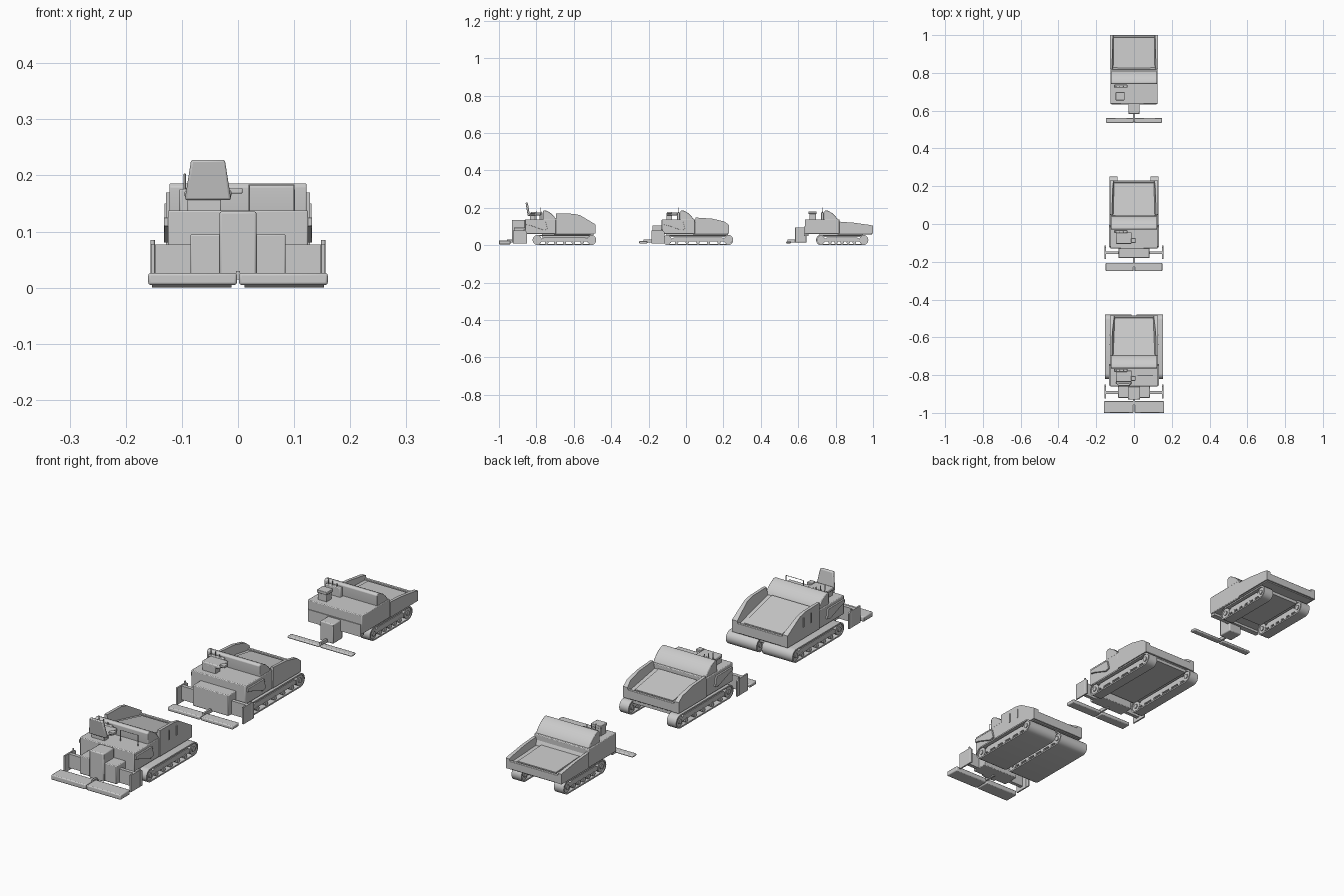
import bpy, bmesh, math
from mathutils import Vector

if "Cube" in bpy.data.objects:
    bpy.data.objects.remove(bpy.data.objects["Cube"])


def finish(name, bm, bevel=0.0):
    bmesh.ops.recalc_face_normals(bm, faces=bm.faces[:])
    me = bpy.data.meshes.new(name)
    bm.to_mesh(me)
    bm.free()
    ob = bpy.data.objects.new(name, me)
    bpy.context.collection.objects.link(ob)
    if bevel:
        m = ob.modifiers.new("bevel", 'BEVEL')
        m.width, m.segments, m.limit_method = bevel, 2, 'ANGLE'
    return ob


def prism(name, pts, x0, x1, bevel=0.0, inset=None):
    """Extrude a y-z outline along x; inset(z) shifts the x1 side."""
    bm = bmesh.new()
    a = [bm.verts.new((x0, y, z)) for y, z in pts]
    b = [bm.verts.new((x1 + (inset(z) if inset else 0), y, z)) for y, z in pts]
    n = len(pts)
    bm.faces.new(a)
    bm.faces.new(b[::-1])
    for i in range(n):
        bm.faces.new((a[i], a[(i + 1) % n], b[(i + 1) % n], b[i]))
    return finish(name, bm, bevel)


def box(name, x0, x1, y0, y1, z0, z1, bevel=0.0):
    return prism(name, [(y0, z0), (y1, z0), (y1, z1), (y0, z1)], x0, x1, bevel)


def rod(name, pts, r):
    cu = bpy.data.curves.new(name, 'CURVE')
    cu.dimensions, cu.bevel_depth, cu.bevel_resolution = '3D', r, 1
    cu.use_fill_caps = True
    s = cu.splines.new('POLY')
    s.points.add(len(pts) - 1)
    for p, c in zip(s.points, pts):
        p.co = (*c, 1)
    bpy.context.collection.objects.link(bpy.data.objects.new(name, cu))


def stadium(y0, y1, z0, z1, n=10):
    r, zc = (z1 - z0) / 2, (z0 + z1) / 2
    out = []
    for yc, s in ((y1 - r, -math.pi / 2), (y0 + r, math.pi / 2)):
        out += [(yc + r * math.cos(s + math.pi * i / n), zc + r * math.sin(s + math.pi * i / n))
                for i in range(n + 1)]
    return out


def circle(y, z, r, n=16):
    return [(y + r * math.cos(2 * math.pi * i / n), z + r * math.sin(2 * math.pi * i / n)) for i in range(n)]


def track(tag, x0, x1, y0, y1, top=0.056):
    """Hollow belt with end wheels, rollers and side frame."""
    t = 0.006
    outer, inner = stadium(y0, y1, 0, top), stadium(y0 + t, y1 - t, t, top - t)
    bm = bmesh.new()
    rings = [[bm.verts.new((x, y, z)) for y, z in p] for x in (x0, x1) for p in (outer, inner)]
    n = len(outer)
    for i in range(n):
        j = (i + 1) % n
        for a, b in ((0, 1), (1, 3), (3, 2), (2, 0)):
            bm.faces.new((rings[a][i], rings[a][j], rings[b][j], rings[b][i]))
    finish(tag + "_track_belt", bm)
    e, zc = 0.004, top / 2
    r = zc - t
    a, b = min(x0, x1) + e, max(x0, x1) - e
    for i, y in enumerate((y0 + zc, y1 - zc)):
        prism(f"{tag}_track_wheel_{i}", circle(y, zc, r), a, b)
        prism(f"{tag}_wheel_hub_{i}", circle(y, zc, r * 0.45), a - 0.004, b + 0.004)
    for i in range(5):
        y = y0 + 0.075 + (y1 - y0 - 0.15) * i / 4
        prism(f"{tag}_roller_{i}", circle(y, 0.015, 0.009, 12), a, b)
    prism(tag + "_track_frame", [(y0 + zc, 0.02), (y1 - zc, 0.02), (y1 - 0.06, 0.042), (y0 + 0.06, 0.042)],
          a + 0.002, b - 0.002)


def paver(tag, o, hood, hop0, hop1, wall, tr, screed):
    W = 0.125
    # main body with chamfered rear top edge
    box(tag + "_body", -W, W, o, hop0, 0.06, 0.138, 0.003)
    # sloping curved hood
    h = hood
    prism(tag + "_hood", [(h, 0.13), (h, 0.18), (h + .006, 0.186), (h + .018, 0.185), (h + .04, 0.173),
                          (h + .058, 0.157), (h + .07, 0.14), (hop0 + .01, 0.09), (h + .01, 0.09)],
          -0.122, 0.122, 0.002)
    # hopper base, tilted floor and side walls
    z_in, z_out, z_base = wall[0][1], wall[-1][1], wall[-1][1] - 0.015
    box(tag + "_hopper_base", -0.122, 0.122, hop0 - .01, hop1 - .006, 0.058, min(z_base, 0.08), 0.002)
    prism(tag + "_hopper_floor", [(hop0, 0.065), (hop1 - .008, 0.065), (hop1 - .008, z_base), (hop0, z_in - 0.03)],
          -0.11, 0.11)
    prism(tag + "_hopper_floor_panel", [(hop0 + .005, z_in - 0.04), (hop1 - .02, z_base - .008),
                                        (hop1 - .02, z_base + .005), (hop0 + .005, z_in - 0.024)], -0.088, 0.088)
    for s, side in ((1, "right"), (-1, "left")):
        pts = [(hop0, 0.062), (hop1, 0.062)] + wall[::-1]
        prism(f"{tag}_hopper_wall_{side}", pts, s * 0.128, s * 0.116, 0.0,
              lambda z, s=s: -s * 0.2 * max(0, z_in - z))
        track(f"{tag}_{side}", s * tr[0], s * tr[1], tr[2], tr[3])
    box(tag + "_front_lip", -0.122, 0.122, hop1 - .012, hop1, 0.062, z_base + .006, 0.002)
    # belly plate between the tracks
    if tr[0] > 0.05:
        box(tag + "_belly", -tr[0], tr[0], tr[2] + .02, tr[3] - .03, 0.045, 0.066)
    else:
        box(tag + "_belly", -0.1, 0.1, tr[2] + .05, tr[3] - .03, 0.04, 0.066)
    # control console behind the hood
    box(tag + "_console", -0.105, -0.035, h - .018, h - .002, 0.13, 0.176, 0.003)
    for i in range(3):
        rod(f"{tag}_lever_{i}", [(-0.095 + .02 * i, h - .01, 0.17), (-0.095 + .02 * i, h - .012, 0.203 - .008 * i)], 0.002)
    # screed and its link
    y0, y1, z0, z1, hw = screed
    for s in (1, -1):
        box(f"{tag}_screed_{'right' if s > 0 else 'left'}", s * 0.002, s * hw, y0, y1, z0, z1, 0.004)
    box(tag + "_screed_link", -0.004, 0.004, y1 - .02, o - .03, 0.015, 0.03)


def operator_seat(tag, o, back):
    box(tag + "_seat_pedestal", -0.09, -0.03, o + .025, o + .055, 0.135, 0.165, 0.002)
    box(tag + "_seat_cushion", -0.095, -0.012, o + .025, o + .085, 0.16, 0.174, 0.004)
    box(tag + "_armrest", -0.015, 0.008, o + .03, o + .055, 0.168, 0.178, 0.002)
    if back:  # tapered backrest
        bm = bmesh.new()
        bmesh.ops.create_cube(bm, size=1)
        for v in bm.verts:
            up = v.co.z > 0
            v.co = Vector((-0.0535 + v.co.x * (0.06 if up else 0.083),
                           o + (0.008 if up else 0.02) + v.co.y * 0.012, 0.228 if up else 0.156))
        finish(tag + "_seat_back", bm, 0.004)


def rear_unit(tag, y0, y1, mid, mid_top, tower):
    """Spreader housing with end gates behind the body."""
    box(tag + "_spreader_housing", -0.148, 0.148, y0 + .03, y0 + .045, 0.02, 0.077)
    box(tag + "_mid_housing", -mid, mid, y0 + .01, y1 + .01, 0.02, mid_top, 0.003)
    if tower:
        box(tag + "_tower", -0.033, 0.033, y0, y1, 0.02, 0.136, 0.004)
    for s, side in ((1, "right"), (-1, "left")):
        prism(f"{tag}_end_gate_{side}", [(y0 + .005, 0.008), (y1 + .01, 0.008), (y1 + .01, 0.07), (y1, 0.078),
                                         (y0 + .005, 0.078)], s * 0.155, s * 0.149)
        rod(f"{tag}_gate_post_{side}", [(s * 0.152, y1 - .005, 0.01), (s * 0.152, y1 - .005, 0.085)], 0.004)
        # tow arm on the body side
        prism(f"{tag}_tow_arm_{side}", [(y1 + .005, 0.125), (y1 + .11, 0.125), (y1 + .12, 0.085), (y1 + .10, 0.08),
                                        (y1 + .03, 0.105), (y1 + .005, 0.11)], s * 0.12, s * 0.132, 0.001)


# large paver, rear of the row
paver("large", -0.86, -0.765, -0.695, -0.485,
      [(-0.695, 0.17), (-0.60, 0.168), (-0.565, 0.16), (-0.485, 0.112)],
      (0.012, 0.153, -0.82, -0.48), (-1.0, -0.938, 0.005, 0.026, 0.16))
rear_unit("large", -0.93, -0.86, 0.085, 0.095, True)
operator_seat("large", -0.86, True)
rod("large_handrail", [(0.02, -0.80, 0.135), (0.02, -0.80, 0.183), (0.10, -0.80, 0.183), (0.10, -0.80, 0.135)], 0.0015)
for s in (1, -1):
    for k in range(2):
        box(f"large_wall_rib_{k}_{s}", s * 0.125, s * 0.131, -0.64 + .05 * k, -0.635 + .05 * k, 0.11, 0.15)

# medium paver, middle of the row
paver("medium", -0.13, -0.03, 0.048, 0.23,
      [(0.05, 0.148), (0.14, 0.142), (0.205, 0.127), (0.23, 0.108)],
      (0.088, 0.131, -0.125, 0.252), (-0.25, -0.207, 0.008, 0.023, 0.15))
rear_unit("medium", -0.19, -0.125, 0.082, 0.106, False)
operator_seat("medium", -0.13, False)

# small paver, front of the row
paver("small", 0.635, 0.74, 0.82, 1.0,
      [(0.82, 0.126), (0.90, 0.120), (0.985, 0.108), (1.0, 0.104)],
      (0.075, 0.12, 0.695, 0.975), (0.535, 0.562, 0.01, 0.02, 0.148))
box("small_rear_panel", -0.12, 0.12, 0.632, 0.655, 0.05, 0.1)
box("small_tower", -0.03, 0.03, 0.582, 0.645, 0.015, 0.096, 0.004)
box("small_pedestal", -0.095, -0.055, 0.66, 0.695, 0.13, 0.172, 0.002)
box("small_pedestal_top", -0.097, -0.05, 0.655, 0.698, 0.168, 0.18, 0.002)

# smooth curved faces, keep edges sharp
bpy.ops.object.select_all(action='DESELECT')
for ob in bpy.context.scene.objects:
    if ob.type == 'MESH':
        ob.select_set(True)
        bpy.context.view_layer.objects.active = ob
bpy.ops.object.shade_smooth_by_angle(angle=math.radians(30))
